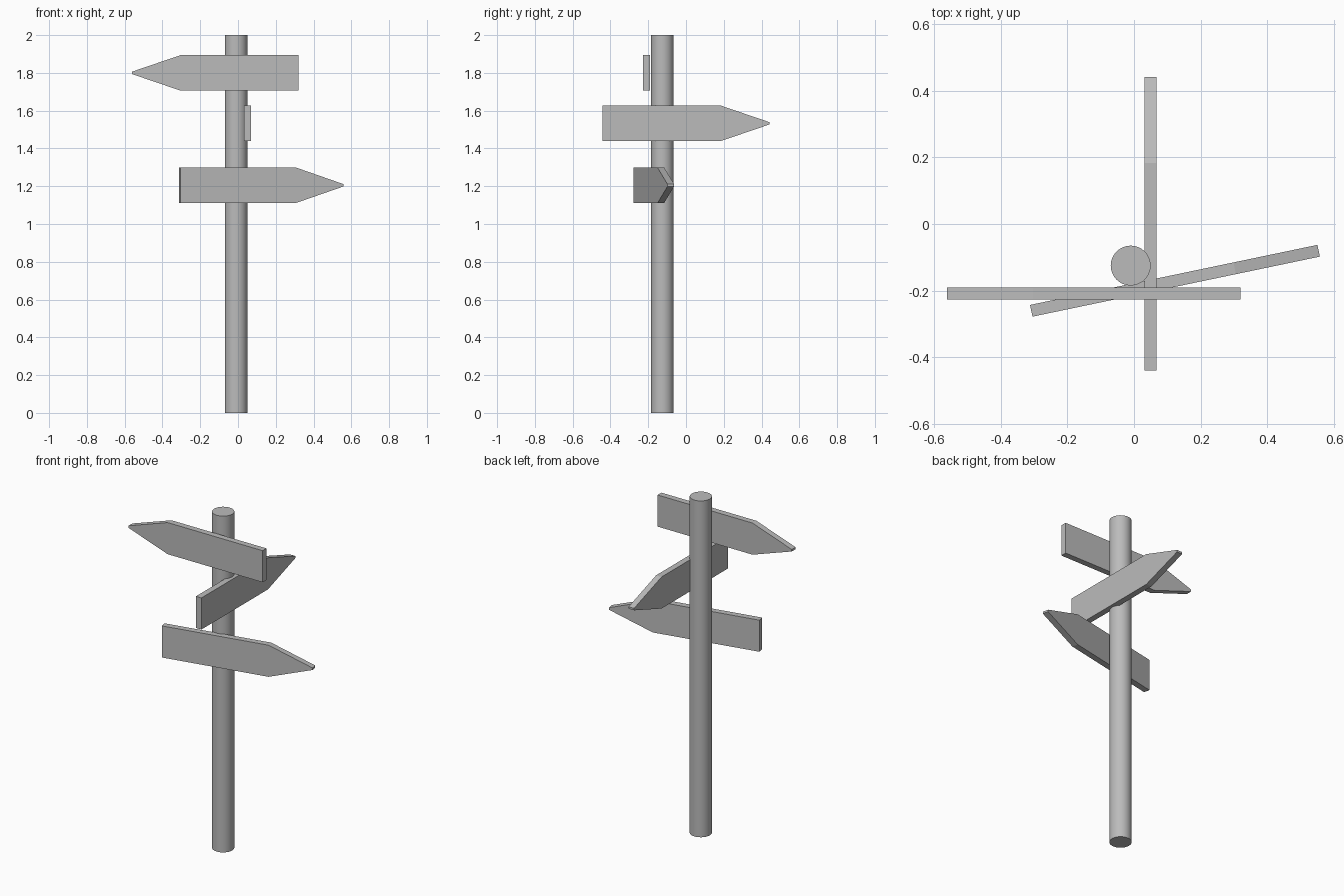
import bpy, bmesh, math

cube = bpy.data.objects.get("Cube")
if cube:
    bpy.data.objects.remove(cube, do_unlink=True)

GREY = (0.5, 0.5, 0.5, 1.0)
grey = bpy.data.materials.new("plain_grey")
grey.use_nodes = True
grey.diffuse_color = GREY
grey.node_tree.nodes["Principled BSDF"].inputs["Base Color"].default_value = GREY

# Post
bpy.ops.mesh.primitive_cylinder_add(vertices=32, radius=0.06, depth=2,
                                    location=(-0.01, -0.125, 1))
post = bpy.context.object
post.name = "post"
post.data.materials.append(grey)
bpy.ops.object.shade_smooth_by_angle(angle=math.radians(40))

# Arrow boards: outline runs along +x from the tail, extruded to thickness
LENGTH, SHOULDER, HALF_H, HALF_TIP, THICK = 0.883, 0.625, 0.094, 0.006, 0.036


def arrow_board(name, tail, z, degrees):
    upper = [(0, HALF_H), (SHOULDER, HALF_H), (LENGTH, HALF_TIP)]
    outline = [(x, -h) for x, h in upper] + upper[::-1]
    bm = bmesh.new()
    face = bm.faces.new([bm.verts.new((x, -THICK / 2, h)) for x, h in outline])
    new = bmesh.ops.extrude_face_region(bm, geom=[face])["geom"]
    bmesh.ops.translate(bm, vec=(0, THICK, 0),
                        verts=[v for v in new if isinstance(v, bmesh.types.BMVert)])
    bmesh.ops.recalc_face_normals(bm, faces=bm.faces)
    mesh = bpy.data.meshes.new(name)
    bm.to_mesh(mesh)
    bm.free()
    mesh.materials.append(grey)
    board = bpy.data.objects.new(name, mesh)
    board.location = (*tail, z)
    board.rotation_euler.z = math.radians(degrees)
    bpy.context.collection.objects.link(board)


arrow_board("top_sign", (0.321, -0.209), 1.80, 180)
arrow_board("middle_sign", (0.05, -0.441), 1.533, 90)
arrow_board("bottom_sign", (-0.309, -0.261), 1.205, 11.8)
